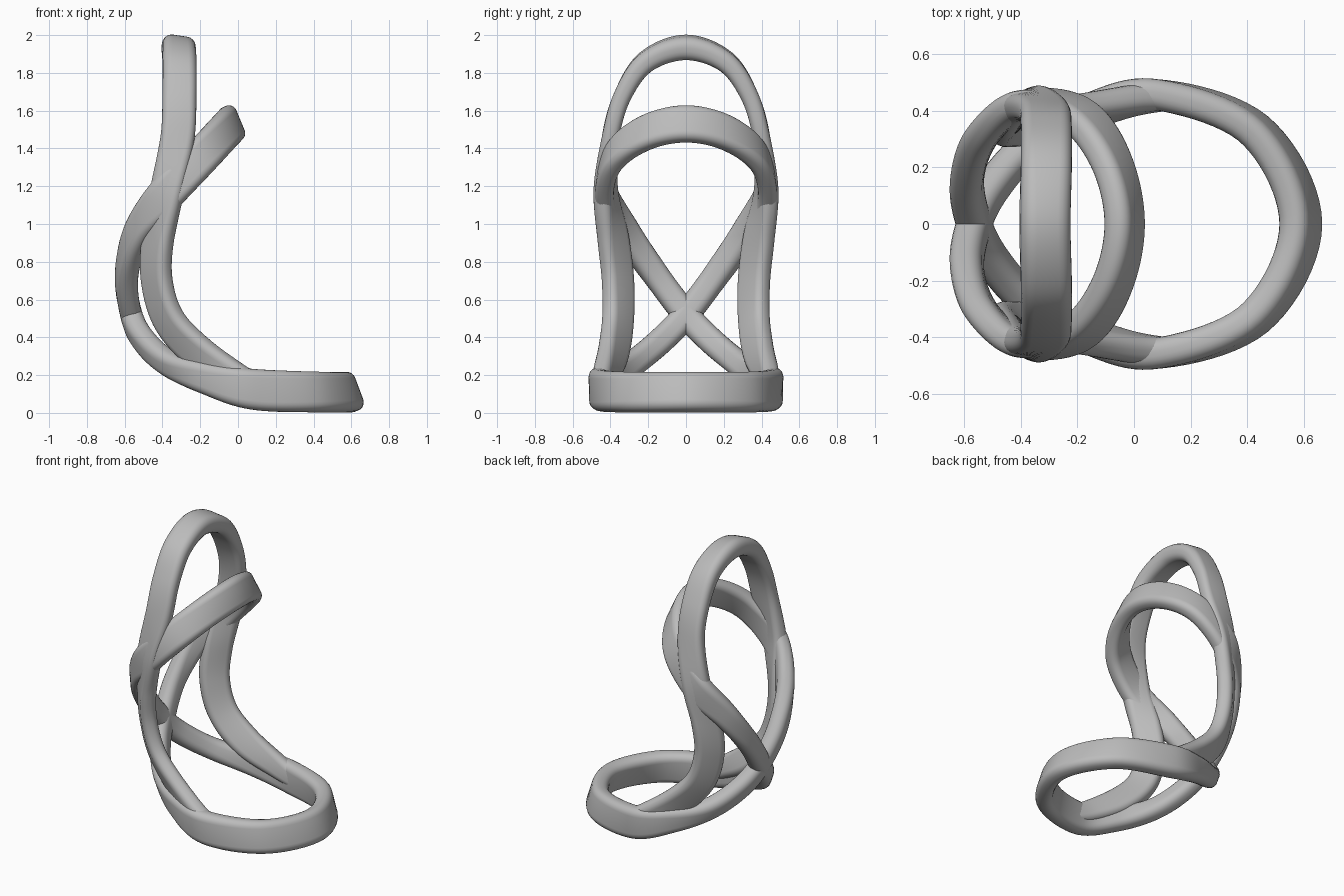
import bpy, bmesh, math
from mathutils import Vector

cube = bpy.data.objects.get("Cube")
if cube:
    bpy.data.objects.remove(cube)

# One grey material for the whole frame
grey = bpy.data.materials.new("satin grey")
grey.use_nodes = True
colour = (0.5, 0.5, 0.5, 1)
grey.diffuse_color = colour
grey.node_tree.nodes["Principled BSDF"].inputs["Base Color"].default_value = colour


def rounded_section(width, thick, steps=5):
    """Rounded rectangle: first axis is the band width, second its thickness."""
    r = 0.42 * min(width, thick)
    points = []
    for corner, (sx, sy) in enumerate([(1, 1), (-1, 1), (-1, -1), (1, -1)]):
        for i in range(steps + 1):
            a = (corner + i / steps) * math.pi / 2
            points.append((sx * (width / 2 - r) + r * math.cos(a),
                           sy * (thick / 2 - r) + r * math.sin(a)))
    return points


def spline(a, b, c, d, t):
    return 0.5 * (2 * b + (c - a) * t + (2 * a - 5 * b + 4 * c - d) * t * t
                  + (3 * b - a - 3 * c + d) * t ** 3)


def mirrored(key):
    p, axis, size = key
    flip = Vector((1, -1, 1))
    return p * flip, axis * flip, size


def sweep_band(name, half, closed, steps=10):
    """Sweep the section along keys (position, width axis, size), mirrored in y."""
    keys = [(Vector(p), Vector(a).normalized(), Vector((*s, 0))) for p, a, s in half]
    if closed:
        keys += [mirrored(k) for k in keys[-2:0:-1]]
    else:
        keys = [mirrored(k) for k in keys[:0:-1]] + keys
    n = len(keys)
    pick = (lambda i: keys[i % n]) if closed else (lambda i: keys[max(0, min(n - 1, i))])
    samples = []
    for i in range(n if closed else n - 1):
        near = [pick(i + j) for j in (-1, 0, 1, 2)]
        for s in range(steps):
            samples.append([spline(*[k[c] for k in near], s / steps) for c in range(3)])
    if not closed:
        samples.append(list(keys[-1]))

    bm = bmesh.new()
    rings, m = [], len(samples)
    for i, (p, axis, size) in enumerate(samples):
        before = samples[(i - 1) % m if closed else max(i - 1, 0)][0]
        after = samples[(i + 1) % m if closed else min(i + 1, m - 1)][0]
        tangent = (after - before).normalized()
        wide = (axis - tangent * axis.dot(tangent)).normalized()
        deep = tangent.cross(wide)
        rings.append([bm.verts.new(p + wide * u + deep * v)
                      for u, v in rounded_section(size.x, size.y)])
    for i in range(m if closed else m - 1):
        a, b = rings[i], rings[(i + 1) % m]
        for j in range(len(a)):
            k = (j + 1) % len(a)
            bm.faces.new((a[j], a[k], b[k], b[j]))
    if not closed:
        bm.faces.new(rings[0])
        bm.faces.new(rings[-1])
    bmesh.ops.recalc_face_normals(bm, faces=bm.faces)
    mesh = bpy.data.meshes.new(name)
    bm.to_mesh(mesh)
    bm.free()
    mesh.materials.append(grey)
    obj = bpy.data.objects.new(name, mesh)
    bpy.context.collection.objects.link(obj)
    bpy.ops.object.select_all(action="DESELECT")
    obj.select_set(True)
    bpy.context.view_layer.objects.active = obj
    bpy.ops.object.shade_smooth_by_angle(angle=math.radians(40))
    return obj


# Figure-eight band: base ring, crossing at the back, then the upper ring
full, slim, ring = (.215, .11), (.14, .115), (.195, .1)
sweep_band("base_and_upper_ring", [
    ((.59, 0, .11), (-.35, 0, .94), full),
    ((.43, .33, .11), (-.2, -.1, 1), full),
    ((.08, .457, .125), (0, 0, 1), full),
    ((-.17, .4, .185), (.2, .2, 1), (.17, .11)),
    ((-.37, .275, .265), (.1, .5, .8), slim),
    ((-.5, .13, .385), (0, .6, .7), slim),
    ((-.565, 0, .52), (-.1, .7, .7), slim),
    ((-.59, -.16, .73), (-.2, .8, .5), slim),
    ((-.53, -.32, .96), (-.6, .6, .4), (.16, .11)),
    ((-.38, -.425, 1.16), (-.7, .1, .7), ring),
    ((-.2, -.385, 1.35), (-.6, .1, .8), ring),
    ((-.08, -.22, 1.48), (-.45, .05, .9), ring),
    ((-.033, 0, 1.53), (-.38, 0, .92), (.2, .1)),
], closed=True)

# Tall hoop whose legs sweep down and forward into the base ring
leg = (.19, .1)
sweep_band("tall_back_hoop", [
    ((-.315, 0, 1.935), (1, 0, -.15), (.18, .125)),
    ((-.31, .21, 1.86), (1, 0, -.1), (.18, .11)),
    ((-.31, .335, 1.68), (1, 0, 0), (.18, .095)),
    ((-.32, .4, 1.46), (1, 0, 0), (.18, .09)),
    ((-.375, .425, 1.18), (.9, .3, 0), (.18, .1)),
    ((-.425, .385, .92), (.7, .65, 0), leg),
    ((-.43, .36, .7), (.65, .7, .1), leg),
    ((-.365, .36, .49), (.6, .65, .4), leg),
    ((-.21, .385, .32), (.4, .5, .7), leg),
    ((0, .435, .185), (.2, .2, .9), (.15, .1)),
    ((.15, .445, .12), (.1, .05, 1), (.12, .08)),
], closed=False)
